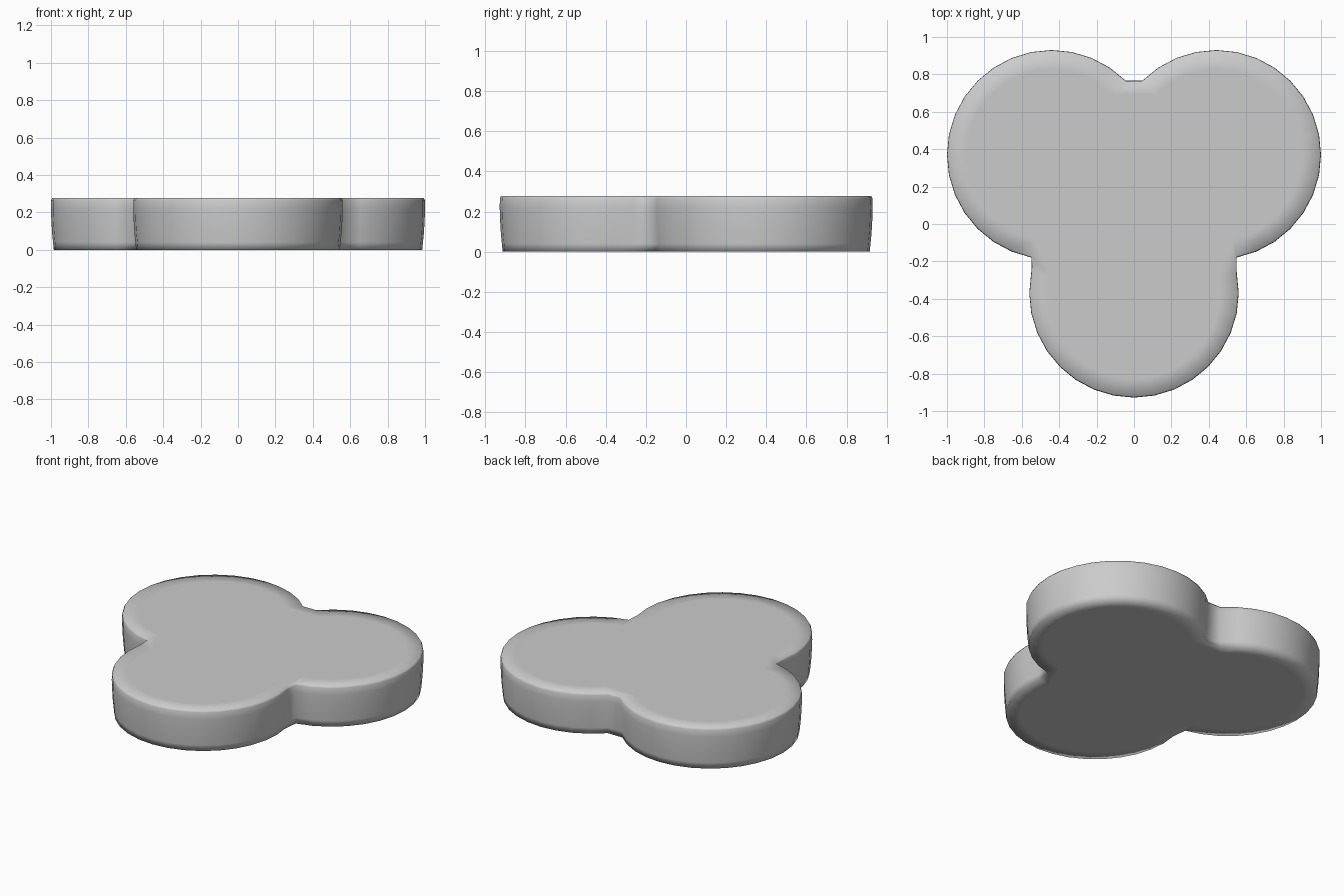
import bpy, bmesh, math

if "Cube" in bpy.data.objects:
    bpy.data.objects.remove(bpy.data.objects["Cube"])

STEP = 360 / 32
R = 0.558
# lobes: centre x, centre y, start angle, number of arc steps
LOBES = [(0.44, 0.37, -78.75, 19), (-0.44, 0.37, 45.0, 19), (0.0, -0.368, 168.75, 18)]
# side profile: radius offset, height
PROFILE = [(-0.10, 0.0), (-0.013, 0.0), (-0.009, 0.04), (-0.004, 0.09), (0.0, 0.16),
           (0.002, 0.22), (0.001, 0.265), (-0.005, 0.277), (-0.10, 0.277)]


def outline(offset):
    pts = []
    for cx, cy, start, steps in LOBES:
        for i in range(steps + 1):
            a = math.radians(start + i * STEP)
            pts.append((cx + (R + offset) * math.cos(a), cy + (R + offset) * math.sin(a)))
    return pts


# three-lobed slab, stacked rings joined by quads
bm = bmesh.new()
rings = [[bm.verts.new((x, y, z)) for x, y in outline(off)] for off, z in PROFILE]
n = len(rings[0])
for low, high in zip(rings, rings[1:]):
    for i in range(n):
        j = (i + 1) % n
        bm.faces.new((low[i], low[j], high[j], high[i]))
bm.faces.new(rings[-1])
bm.faces.new(rings[0][::-1])
bmesh.ops.recalc_face_normals(bm, faces=bm.faces[:])
for f in bm.faces:
    f.smooth = True

mesh = bpy.data.meshes.new("three_lobed_slab")
bm.to_mesh(mesh)
bm.free()
slab = bpy.data.objects.new("three_lobed_slab", mesh)
bpy.context.collection.objects.link(slab)
